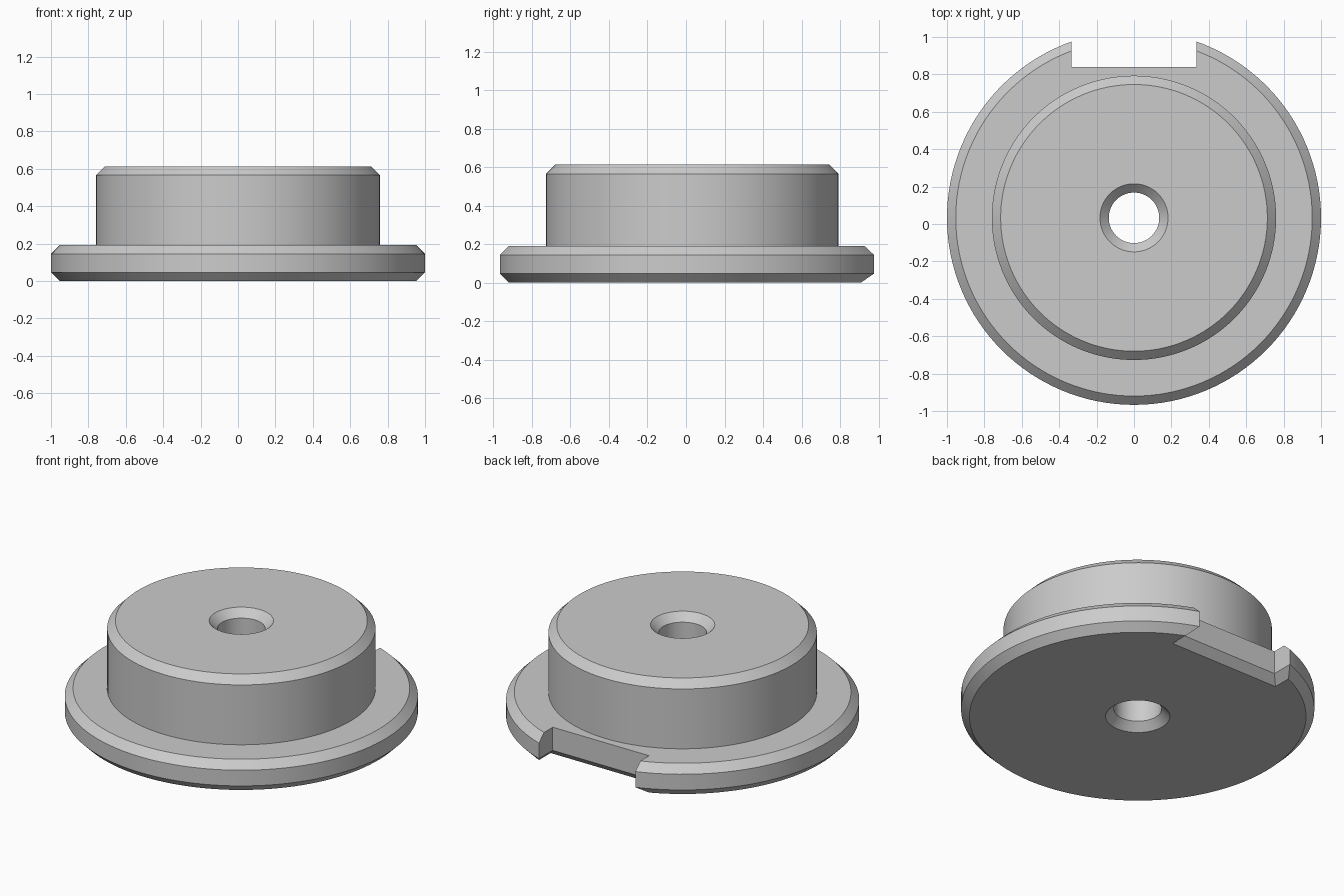
import bpy, bmesh, math

if "Cube" in bpy.data.objects:
    bpy.data.objects.remove(bpy.data.objects["Cube"])

CY = 0.033      # axis offset so the notched disc is centred
CH = 0.047      # chamfer size
SEG = 128

grey = bpy.data.materials.new("grey")
grey.diffuse_color = (0.60, 0.60, 0.60, 1)
grey.use_nodes = True
grey.node_tree.nodes["Principled BSDF"].inputs["Base Color"].default_value = grey.diffuse_color


def add_object(name, bm):
    bmesh.ops.recalc_face_normals(bm, faces=bm.faces)
    mesh = bpy.data.meshes.new(name)
    bm.to_mesh(mesh)
    bm.free()
    mesh.materials.append(grey)
    obj = bpy.data.objects.new(name, mesh)
    bpy.context.collection.objects.link(obj)
    return obj


def lathe(name, profile):
    """Closed (radius, z) profile turned around the vertical axis."""
    bm = bmesh.new()
    rings = []
    for i in range(SEG):
        a = 2 * math.pi * i / SEG
        rings.append([bm.verts.new((r * math.cos(a), CY + r * math.sin(a), z)) for r, z in profile])
    n = len(profile)
    for i in range(SEG):
        p, q = rings[i], rings[(i + 1) % SEG]
        for j in range(n):
            k = (j + 1) % n
            bm.faces.new((p[j], q[j], q[k], p[k]))
    return add_object(name, bm)


# Flange, boss and chamfered through hole in one turned profile
H, F = 0.613, 0.192
plug = lathe("flanged_plug", [
    (0.182, 0), (1 - CH, 0), (1, CH), (1, F - CH), (1 - CH, F),
    (0.76, F), (0.76, H - CH), (0.76 - CH, H),
    (0.182, H), (0.135, H - CH), (0.135, CH)])

# Notch cutter, flared downward to chamfer the lower notch edge
bm = bmesh.new()
loops = []
for z, grow in ((-CH, 2 * CH), (CH, 0), (0.3, 0)):
    x, y = 0.333 + grow, 0.84 - grow
    loops.append([bm.verts.new(c) for c in ((-x, y, z), (x, y, z), (x, 1.3, z), (-x, 1.3, z))])
for lo, hi in zip(loops, loops[1:]):
    for i in range(4):
        j = (i + 1) % 4
        bm.faces.new((lo[i], lo[j], hi[j], hi[i]))
bm.faces.new(loops[0])
bm.faces.new(loops[-1])
cutter = add_object("notch_cutter", bm)
cutter.hide_render = True

# Cut the notch, then drop the cutter
mod = plug.modifiers.new("notch", 'BOOLEAN')
mod.operation = 'DIFFERENCE'
mod.solver = 'EXACT'
mod.object = cutter
bpy.context.view_layer.objects.active = plug
plug.select_set(True)
bpy.ops.object.modifier_apply(modifier=mod.name)
bpy.data.objects.remove(cutter)

bpy.ops.object.shade_smooth_by_angle(angle=math.radians(30))
